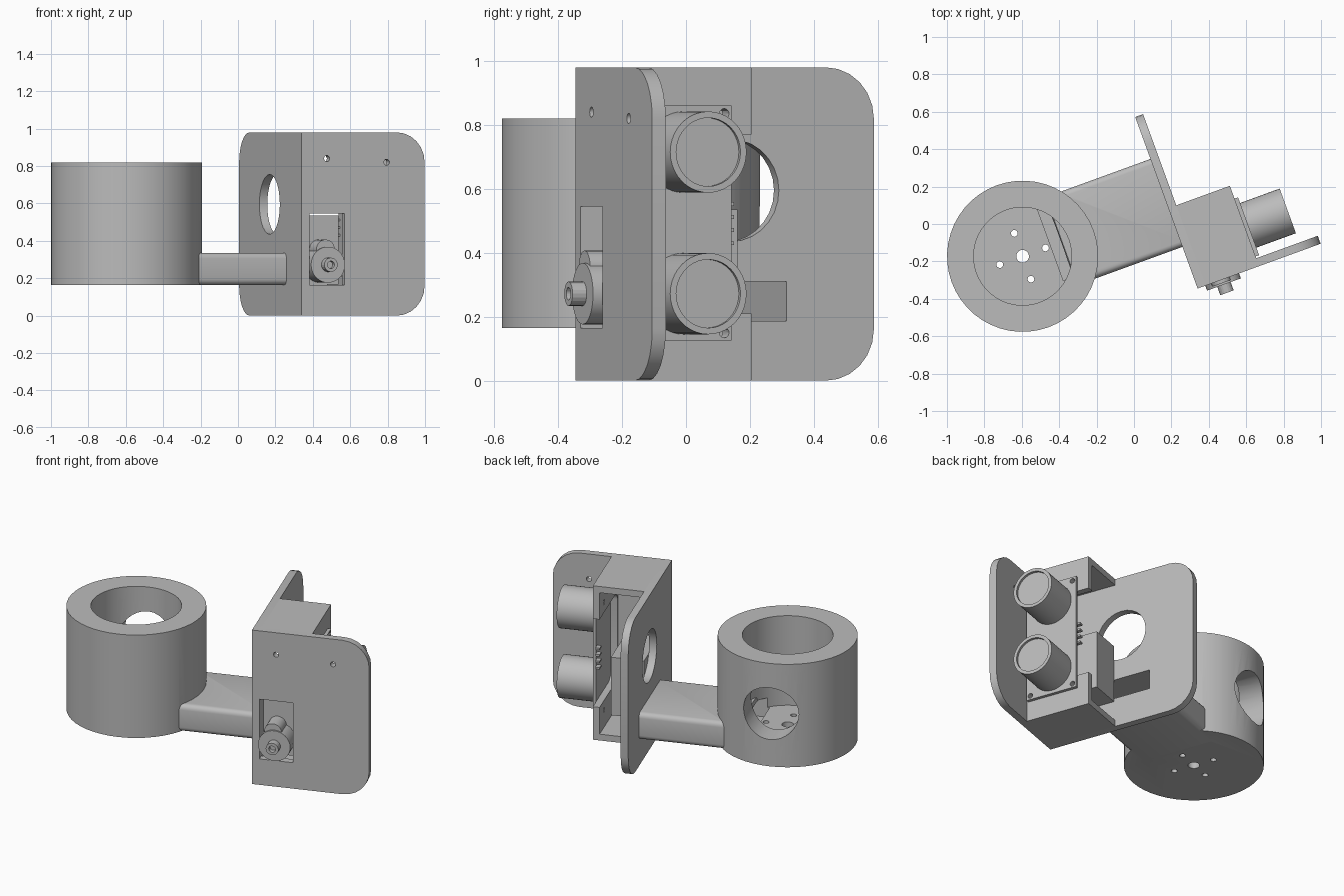
import bpy, bmesh, math
from mathutils import Matrix, Vector

if "Cube" in bpy.data.objects:
    bpy.data.objects.remove(bpy.data.objects["Cube"])

# Single printed-plastic colour
GREY = (0.5, 0.5, 0.5, 1)
mat = bpy.data.materials.new("plain grey")
mat.use_nodes = True
mat.diffuse_color = GREY
mat.node_tree.nodes["Principled BSDF"].inputs["Base Color"].default_value = GREY

# Parts are built along a corner frame turned 20 degrees: x outward, y along the tall plate
FRAME = Matrix.Translation((0.34, -0.345, 0)) @ Matrix.Rotation(math.radians(20), 4, "Z")
AXES = {"x": Matrix.Rotation(math.pi / 2, 4, "Y"),
        "y": Matrix.Rotation(math.pi / 2, 4, "X"),
        "z": Matrix.Identity(4)}
T = 0.045      # plate thickness
H = 0.98       # bracket height


def finish(name, bm):
    mesh = bpy.data.meshes.new(name)
    bm.to_mesh(mesh)
    bm.free()
    mesh.materials.append(mat)
    ob = bpy.data.objects.new(name, mesh)
    ob.matrix_world = FRAME
    bpy.context.scene.collection.objects.link(ob)
    return ob


def box(name, x, y, z, round_edges=None, radius=0.0, segments=6):
    """Box from ranges; round_edges picks the edges to round by their midpoint and direction."""
    bm = bmesh.new()
    bmesh.ops.create_cube(bm, size=1)
    for v in bm.verts:
        v.co = [r[0] if c < 0 else r[1] for c, r in zip(v.co, (x, y, z))]
    if round_edges:
        edges = [e for e in bm.edges if round_edges(
            (e.verts[0].co + e.verts[1].co) / 2, e.verts[1].co - e.verts[0].co)]
        bmesh.ops.bevel(bm, geom=edges, offset=radius, segments=segments,
                        profile=0.5, affect="EDGES")
    return finish(name, bm)


def cyl(name, axis, center, radius, length, sides=40):
    bm = bmesh.new()
    bmesh.ops.create_cone(bm, cap_ends=True, segments=sides, radius1=radius,
                          radius2=radius, depth=length,
                          matrix=Matrix.Translation(center) @ AXES[axis])
    return finish(name, bm)


def combine(ob, others, operation="DIFFERENCE"):
    for other in others:
        mod = ob.modifiers.new("combine", "BOOLEAN")
        mod.operation, mod.solver, mod.object = operation, "EXACT", other
        bpy.context.view_layer.objects.active = ob
        bpy.ops.object.modifier_apply(modifier=mod.name)
        bpy.data.objects.remove(other)
    return ob


def smooth(ob):
    bpy.ops.object.select_all(action="DESELECT")
    ob.select_set(True)
    bpy.context.view_layer.objects.active = ob
    bpy.ops.object.shade_smooth_by_angle(angle=math.radians(30))


# Wire channel running through the arm
CHANNEL = ((-0.66, 0.1), (0.287, 0.686), (0.187, 0.31))

# Tall plate with round window and channel mouth
tall = box("tall_plate", (0, T), (0, 0.976), (0, H),
           lambda m, d: m.y > 0.9 and abs(d.x) > 0.01, 0.16)
combine(tall, [cyl("cut", "x", (0, 0.5, 0.595), 0.16, 0.3, 28), box("cut", *CHANNEL)])

# Front plate with servo window and two screw holes
front = box("front_plate", (0, 0.70), (0, T), (0, H),
            lambda m, d: m.x > 0.6 and abs(d.y) > 0.01, 0.16)
combine(front, [box("cut", (0.045, 0.245), (-0.1, 0.1), (0.165, 0.545)),
                cyl("cut", "y", (0.144, 0, 0.84), 0.016, 0.3, 16),
                cyl("cut", "y", (0.484, 0, 0.82), 0.016, 0.3, 16)])

# Box shelves between the plates
for name, z in (("top_shelf", (H - 0.04, H)), ("bottom_shelf", (0, 0.04))):
    box(name, (0.02, 0.35), (0.02, 0.457), z)

# Sensor mounting wall, open to the back, with rounded window corners
screws = [(y, z) for y in (0.08, 0.36) for z in (0.15, 0.835)]
wall = box("sensor_wall", (0.31, 0.35), (0.02, 0.457), (0.02, H - 0.02))
combine(wall, [box("cut", (0.2, 0.5), (0.06, 0.6), (0.21, 0.77),
                   lambda m, d: m.y < 0.1 and abs(d.x) > 0.01, 0.05)]
        + [cyl("cut", "x", (0.33, y, z), 0.016, 0.2, 12) for y, z in screws])

# Sensor board, header pins and two hollow-faced barrels
board = box("sensor_board", (0.35, 0.37), (0.055, 0.384), (0.125, 0.86))
combine(board, [cyl("cut", "x", (0.36, y, z), 0.016, 0.2, 12) for y, z in screws])
for i in range(4):
    z = 0.43 + 0.041 * i
    box("header_pin", (0.325, 0.35), (0.36, 0.4), (z - 0.006, z + 0.006))
for name, z in (("upper_barrel", 0.715), ("lower_barrel", 0.272)):
    barrel = cyl(name, "x", (0.4825, 0.225, z), 0.127, 0.225)
    smooth(combine(barrel, [cyl("cut", "x", (0.6, 0.225, z), 0.107, 0.04)]))

# Servo body, turret and output shaft
box("servo_body", (0.046, 0.244), (0.09, 0.45), (0.166, 0.535))
smooth(cyl("servo_turret", "y", (0.14, 0.033, 0.272), 0.096, 0.122))
smooth(cyl("servo_gear_lobe", "y", (0.13, 0.038, 0.355), 0.052, 0.112, 24))
shaft = cyl("servo_shaft", "y", (0.14, -0.045, 0.272), 0.038, 0.06, 20)
combine(shaft, [cyl("cut", "y", (0.14, -0.07, 0.272), 0.02, 0.05, 16)])

# Holder cup: thick ring with floor, side opening and floor holes
CX, CY = -0.82, 0.482
cup = cyl("cup", "z", (CX, CY, 0.4925), 0.404, 0.655, 48)
cuts = [cyl("cut", "z", (CX, CY, 0.65), 0.262, 0.8, 48),
        cyl("cut", "y", (CX, CY + 0.35, 0.5), 0.165, 0.5, 32),
        cyl("cut", "z", (CX, CY, 0.2), 0.034, 0.4, 20)]
for i in range(4):
    a = i * math.pi / 2
    cuts.append(cyl("cut", "z", (CX + 0.13 * math.cos(a), CY + 0.13 * math.sin(a), 0.2),
                    0.018, 0.4, 16))
combine(cup, cuts)

# Arm with rounded long edges and a chamfered end inside the cup
arm = box("arm", (CX + 0.19, 0.01), (0.237, 0.737), (0.165, 0.335),
          lambda m, d: abs(d.x) > 0.1, 0.03, 4)
bm = bmesh.new()
bm.from_mesh(arm.data)
for v in bm.verts:
    if v.co.x < -0.5 and v.co.z > 0.25:
        v.co.x += 0.035 * (v.co.z - 0.25) / 0.085
bm.to_mesh(arm.data)
bm.free()
combine(cup, [arm], "UNION")
combine(cup, [box("cut", *CHANNEL)])
cup.name = "cup_and_arm"
for ob in (cup, tall, front, wall):
    smooth(ob)
